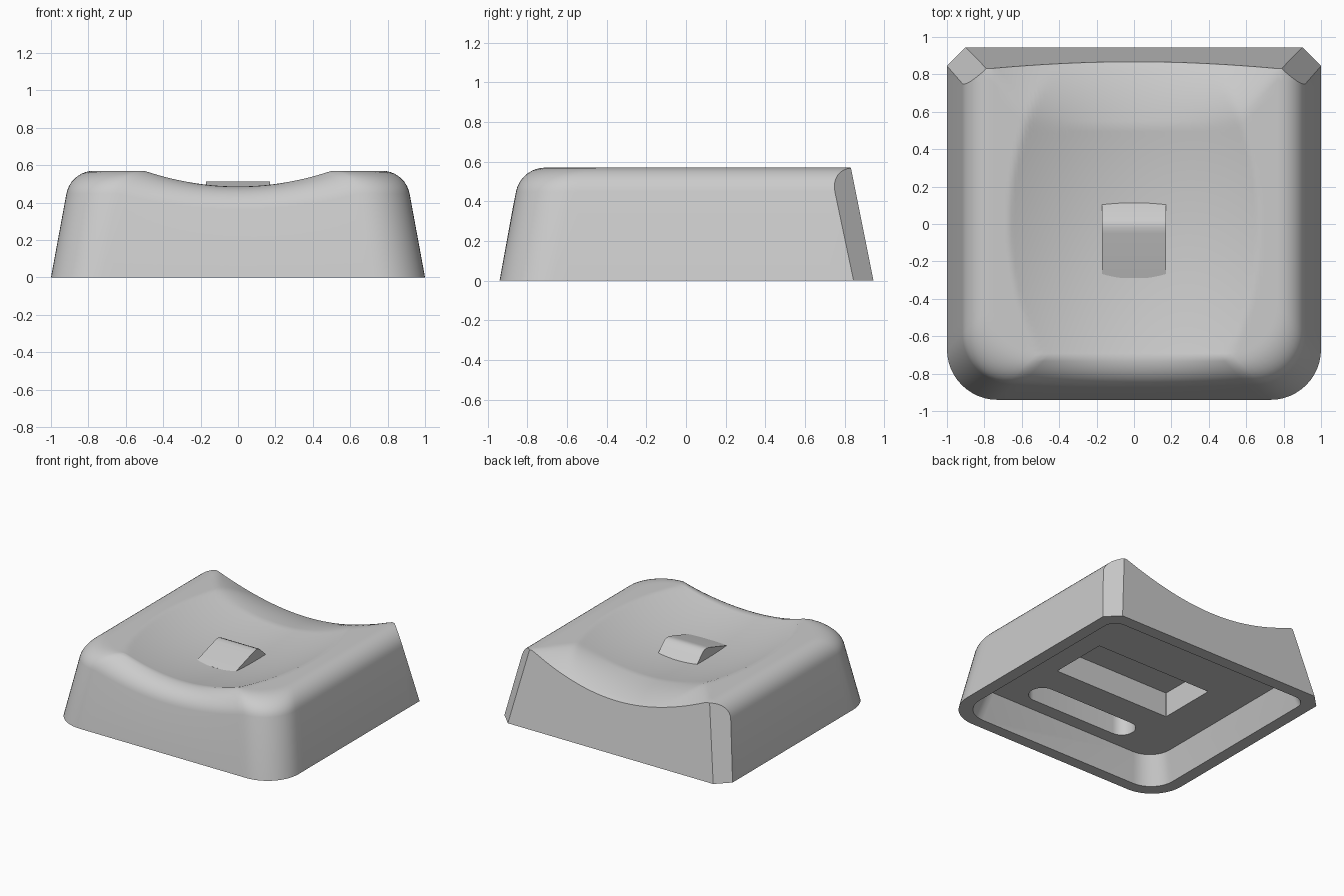
import bpy, bmesh
from math import sin, cos, pi, radians
from mathutils import Vector

cube = bpy.data.objects.get("Cube")
if cube:
    bpy.data.objects.remove(cube, do_unlink=True)

grey = bpy.data.materials.new("plain_grey")
grey.use_nodes = True
grey.diffuse_color = (0.6, 0.6, 0.6, 1)
grey.node_tree.nodes["Principled BSDF"].inputs["Base Color"].default_value = (0.6, 0.6, 0.6, 1)

TOP, SLOPE, FILLET, CORNER = 0.57, 0.2, 0.15, 0.27


def finish(bm, name):
    bmesh.ops.recalc_face_normals(bm, faces=bm.faces[:])
    mesh = bpy.data.meshes.new(name)
    bm.to_mesh(mesh)
    bm.free()
    mesh.materials.append(grey)
    obj = bpy.data.objects.new(name, mesh)
    bpy.context.collection.objects.link(obj)
    return obj


def steps(a, b, n):
    return [a + (b - a) * i / n for i in range(n)]


def outline(inset):
    """Rounded front corners, square back that is trimmed later."""
    w, front, back, r = 1 - inset, -0.94 + inset, 1.1, CORNER
    cx, cy = w - r, front + r
    pts = [(x, front) for x in steps(-cx, cx, 28)]
    pts += [(cx + r * cos(a), cy + r * sin(a)) for a in steps(-pi / 2, 0, 12)]
    pts += [(w, y) for y in steps(cy, back, 28)]
    pts += [(x, back) for x in steps(w, -w, 36)]
    pts += [(-w, y) for y in steps(back, cy, 28)]
    pts += [(-cx + r * cos(a), cy + r * sin(a)) for a in steps(pi, 1.5 * pi, 12)]
    return pts


def dip(x, y):
    """Shallow bowl that falls away into a scoop widening towards the back."""
    bowl = max(0, 0.15 * (1 - (x / 0.67) ** 2 - (y / 1.07) ** 2))
    t = min(max((y - 0.52) / 0.345, 0), 1.1)
    scoop = max(0, 0.18 * (1 - (x / (0.55 + 0.24 * min(t, 1))) ** 2))
    return bowl * max(0, 1 - t) + scoop * t


# Cap body: tapered wall, rolled edge, dished top
rim = outline(0.23)
rings = [[(x, y, 0) for x, y in outline(0)]]
for i in range(10):
    a = radians(11 + 79 * i / 9)
    inset = 0.23 - FILLET * cos(a)
    ring = []
    for (x, y), (rx, ry) in zip(outline(inset), rim):
        d = dip(rx, ry)
        spread = SLOPE * d * cos(a) if ry < -0.6 else 0
        ring.append((x, y - spread, TOP - FILLET + FILLET * sin(a) - d))
    rings.append(ring)
for s in steps(1, 0, 40)[1:]:
    rings.append([(x * s, y * s, TOP - dip(x * s, y * s)) for x, y in rim])

bm = bmesh.new()
loops = [[bm.verts.new(p) for p in ring] for ring in rings]
n = len(rim)
for lo, hi in zip(loops, loops[1:]):
    for i in range(n):
        j = (i + 1) % n
        bm.faces.new((lo[i], lo[j], hi[j], hi[i]))
tip = bm.verts.new((0, 0, TOP - dip(0, 0)))
for i in range(n):
    bm.faces.new((loops[-1][i], loops[-1][(i + 1) % n], tip))
bm.faces.new(loops[0][::-1])

# Trim the flat back and the two chamfered back corners
for point, normal in [((0, 0.945, 0), (0, 1, SLOPE)),
                      ((1, 0.845, 0), (1, 1, 0.395)),
                      ((-1, 0.845, 0), (-1, 1, 0.395))]:
    geom = bm.verts[:] + bm.edges[:] + bm.faces[:]
    bmesh.ops.bisect_plane(bm, geom=geom, dist=1e-5, plane_co=Vector(point),
                           plane_no=Vector(normal).normalized(), clear_outer=True)
    bmesh.ops.holes_fill(bm, edges=[e for e in bm.edges if e.is_boundary], sides=0)
body = finish(bm, "cap_body")


def rounded_cutter(name, x, y0, y1, r_back, r_front, z0, z1, taper=1, seg=8):
    """Prism with a rounded rectangle outline, optionally narrower at the top."""
    b = bmesh.new()
    verts = []
    corners = [(1, y1 - r_back, r_back), (-1, y1 - r_back, r_back),
               (-1, y0 + r_front, r_front), (1, y0 + r_front, r_front)]
    for k, (side, cy, r) in enumerate(corners):
        for i in range(seg + 1):
            a = (k + i / seg) * pi / 2
            verts.append(b.verts.new((side * (x - r) + r * cos(a), cy + r * sin(a), z0)))
    bmesh.ops.remove_doubles(b, verts=verts, dist=1e-4)
    face = b.faces.new([v for v in verts if v.is_valid])
    out = bmesh.ops.extrude_face_region(b, geom=[face])
    top = [g for g in out["geom"] if isinstance(g, bmesh.types.BMVert)]
    bmesh.ops.scale(b, verts=top, vec=(taper, taper, 1))
    bmesh.ops.translate(b, verts=top, vec=(0, 0, z1 - z0))
    obj = finish(b, name)
    obj.hide_render = True
    return obj


# Underside: tapered hollow, centre pocket and front slot
cutters = [rounded_cutter("hollow_cutter", 0.91, -0.855, 0.855, 0.1, 0.2, -0.02, 0.215, 0.92),
           rounded_cutter("pocket_cutter", 0.51, -0.25, 0.22, 0.004, 0.004, 0.15, 0.41, seg=1),
           rounded_cutter("slot_cutter", 0.47, -0.68, -0.48, 0.098, 0.098, 0.15, 0.4)]
bpy.context.view_layer.objects.active = body
for c in cutters:
    mod = body.modifiers.new(c.name, "BOOLEAN")
    mod.operation, mod.solver, mod.object = "DIFFERENCE", "EXACT", c
    bpy.ops.object.modifier_apply(modifier=mod.name)
    bpy.data.objects.remove(c, do_unlink=True)

# Raised wedge in the middle of the dish
profile = [(-0.29, 0.415), (-0.29, 0.432), (-0.05, 0.507), (-0.02, 0.514),
           (0.005, 0.513), (0.03, 0.502), (0.115, 0.42), (0.115, 0.415)]
bm = bmesh.new()
sides = [[bm.verts.new((x, y, z)) for y, z in profile] for x in (-0.17, 0.17)]
for side in sides:
    bm.faces.new(side)
for i in range(len(profile)):
    j = (i + 1) % len(profile)
    bm.faces.new((sides[0][i], sides[0][j], sides[1][j], sides[1][i]))
wedge = finish(bm, "raised_wedge")

for obj in (body, wedge):
    bpy.ops.object.select_all(action="DESELECT")
    obj.select_set(True)
    bpy.context.view_layer.objects.active = obj
    bpy.ops.object.shade_smooth_by_angle(angle=radians(30))
